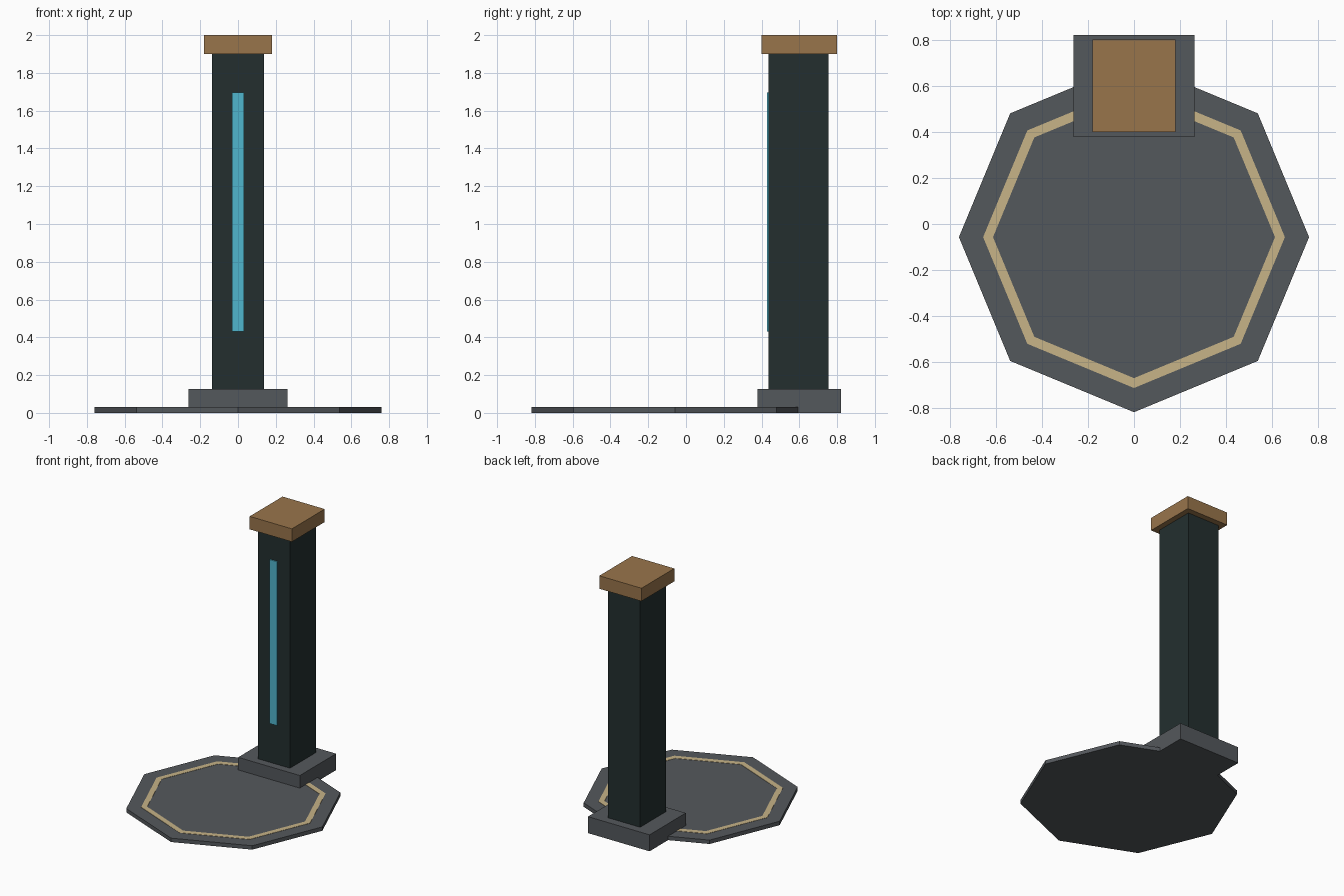
import bpy, bmesh, math

if "Cube" in bpy.data.objects:
    bpy.data.objects.remove(bpy.data.objects["Cube"])


def material(name, rgb):
    """Flat colour from 0-255 sRGB values."""
    lin = [((c / 255 + 0.055) / 1.055) ** 2.4 for c in rgb]
    m = bpy.data.materials.new(name)
    m.diffuse_color = (*lin, 1)
    m.use_nodes = True
    m.node_tree.nodes["Principled BSDF"].inputs["Base Color"].default_value = m.diffuse_color
    return m


STONE = material("grey stone", (84, 88, 92))
DARK = material("dark green metal", (35, 47, 47))
BRONZE = material("bronze", (153, 117, 75))
GLOW = material("cyan light", (80, 182, 205))
SAND = material("sand trim", (199, 179, 135))


def finish(name, bm, mat):
    bmesh.ops.recalc_face_normals(bm, faces=bm.faces)
    mesh = bpy.data.meshes.new(name)
    bm.to_mesh(mesh)
    bm.free()
    mesh.materials.append(mat)
    obj = bpy.data.objects.new(name, mesh)
    bpy.context.collection.objects.link(obj)
    return obj


def box(name, x, y, z, mat):
    """Box from (min, max) ranges on each axis."""
    bm = bmesh.new()
    bmesh.ops.create_cube(bm, size=1)
    for v in bm.verts:
        for i, (lo, hi) in enumerate((x, y, z)):
            v.co[i] = hi if v.co[i] > 0 else lo
    return finish(name, bm, mat)


CENTRE_Y = -0.057


def octagon(bm, radius, z):
    return [bm.verts.new((radius * math.cos(i * math.pi / 4),
                          CENTRE_Y + radius * math.sin(i * math.pi / 4), z))
            for i in range(8)]


def bridge(bm, a, b):
    for i in range(8):
        j = (i + 1) % 8
        bm.faces.new((a[i], a[j], b[j], b[i]))


# Octagonal floor slab
bm = bmesh.new()
low, top = octagon(bm, 0.76, 0), octagon(bm, 0.76, 0.03)
bm.faces.new(low)
bm.faces.new(top)
bridge(bm, low, top)
finish("floor_slab", bm, STONE)

# Thin trim ring lying on the slab
bm = bmesh.new()
loops = [octagon(bm, r, z) for r, z in
         ((0.655, 0.029), (0.655, 0.032), (0.612, 0.032), (0.612, 0.029))]
for k in range(4):
    bridge(bm, loops[k], loops[(k + 1) % 4])
finish("trim_ring", bm, SAND)

# Pillar standing at the back edge
box("pillar_base", (-0.263, 0.263), (0.378, 0.82), (0, 0.127), STONE)
box("pillar_shaft", (-0.137, 0.137), (0.438, 0.755), (0.127, 1.9), DARK)
box("pillar_cap", (-0.18, 0.18), (0.4, 0.8), (1.9, 2.0), BRONZE)
box("light_strip", (-0.031, 0.031), (0.43, 0.4385), (0.43, 1.695), GLOW)
